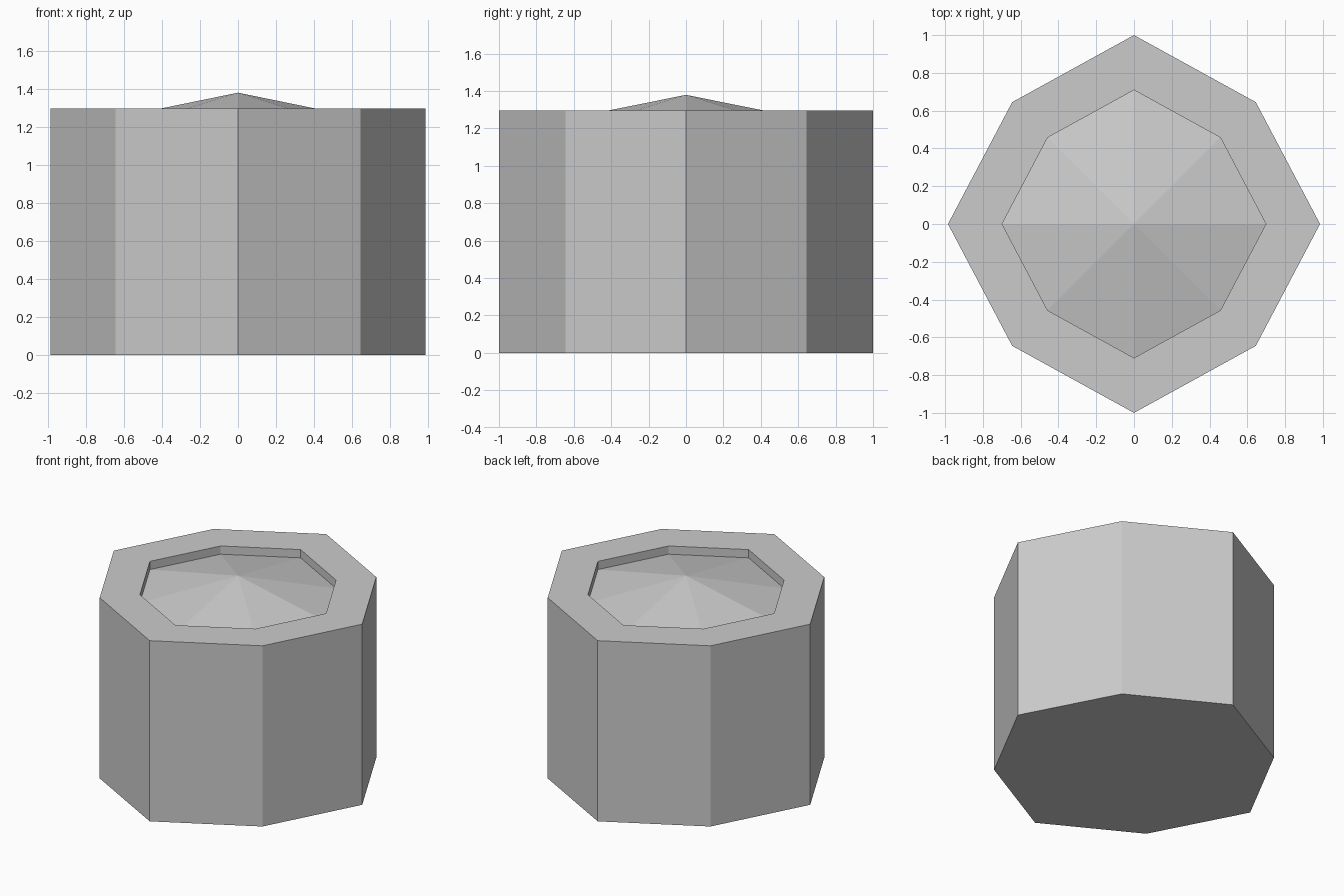
import bpy, bmesh

if "Cube" in bpy.data.objects:
    bpy.data.objects.remove(bpy.data.objects["Cube"])

# Slightly irregular octagon outline, shared by every ring
OUTLINE = [(0.985, 0), (0.645, 0.645), (0, 1), (-0.645, 0.645),
           (-0.985, 0), (-0.645, -0.645), (0, -1), (0.645, -0.645)]
INNER = 0.709
# Rings from the base up the wall, across the rim and down into the recess: (scale, z)
RINGS = [(1, 0), (1, 1.295), (INNER, 1.295), (INNER, 1.236)]
APEX_Z = 1.379

bm = bmesh.new()
rings = [[bm.verts.new((x * s, y * s, z)) for x, y in OUTLINE] for s, z in RINGS]

# Flat base
bm.faces.new(rings[0][::-1])

# Walls, rim and recess sides
for low, high in zip(rings, rings[1:]):
    for i in range(8):
        j = (i + 1) % 8
        bm.faces.new((low[i], low[j], high[j], high[i]))

# Shallow pyramid filling the recess
apex = bm.verts.new((0, 0, APEX_Z))
for i in range(8):
    bm.faces.new((rings[-1][i], rings[-1][(i + 1) % 8], apex))

bmesh.ops.recalc_face_normals(bm, faces=bm.faces)
mesh = bpy.data.meshes.new("octagonal_canister")
bm.to_mesh(mesh)
bm.free()
bpy.context.collection.objects.link(bpy.data.objects.new("octagonal_canister", mesh))
